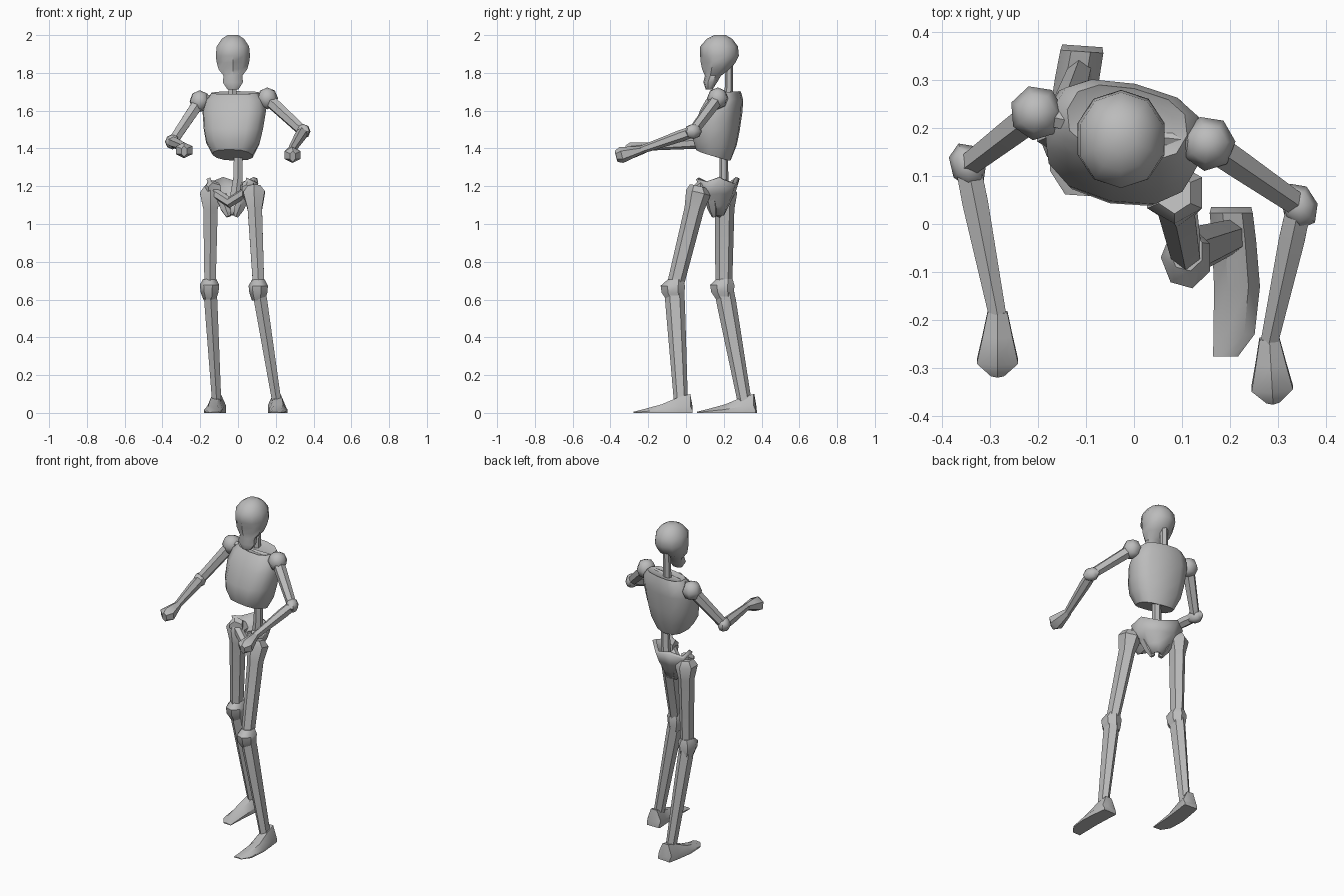
import bpy, bmesh, math
from mathutils import Vector, Matrix

cube = bpy.data.objects.get("Cube")
if cube:
    bpy.data.objects.remove(cube, do_unlink=True)

GREY = (0.5, 0.5, 0.5, 1)
bone = bpy.data.materials.new("bone_grey")
bone.use_nodes = True
bone.diffuse_color = GREY
bone.node_tree.nodes["Principled BSDF"].inputs["Base Color"].default_value = GREY


def finish(name, bm, angle=42):
    """Turn a bmesh into a shaded object."""
    bmesh.ops.recalc_face_normals(bm, faces=bm.faces)
    mesh = bpy.data.meshes.new(name)
    bm.to_mesh(mesh)
    bm.free()
    mesh.shade_smooth()
    mesh.set_sharp_from_angle(angle=math.radians(angle))
    mesh.materials.append(bone)
    obj = bpy.data.objects.new(name, mesh)
    bpy.context.collection.objects.link(obj)
    return obj


def loft(name, rings, closed=True, angle=42):
    """Skin a list of point rings; closed rings also get end caps."""
    bm = bmesh.new()
    rows = [[bm.verts.new(p) for p in ring] for ring in rings]
    n = len(rows[0])
    for a, b in zip(rows, rows[1:]):
        for i in range(n if closed else n - 1):
            j = (i + 1) % n
            bm.faces.new((a[i], a[j], b[j], b[i]))
    if closed:
        bm.faces.new(rows[0])
        bm.faces.new(rows[-1])
    return finish(name, bm, angle)


def limb(name, stations, n=6):
    """Skin (point, side radius, depth radius) stations along a bone."""
    d = (Vector(stations[-1][0]) - Vector(stations[0][0])).normalized()
    u = d.cross(Vector((0, 1, 0) if abs(d.z) > 0.85 else (0, 0, 1))).normalized()
    v = d.cross(u)
    turn = [math.tau * (i + 0.5) / n for i in range(n)]
    loft(name, [[Vector(p) + u * ru * math.cos(t) + v * rv * math.sin(t) for t in turn]
                for p, ru, rv in stations])


def joint(name, loc, size, yaw=0.0):
    """Low-poly lump for a joint."""
    bm = bmesh.new()
    bmesh.ops.create_uvsphere(bm, u_segments=7, v_segments=4, radius=1)
    bmesh.ops.transform(bm, verts=bm.verts, matrix=Matrix.LocRotScale(
        Vector(loc), Matrix.Rotation(yaw, 3, "Z"), Vector(size)))
    finish(name, bm, 50)


def body_ring(centre, z, hw, front, back, tilt=0.0, yaw=0.0, n=12, square=0.8, dent=0.0):
    """Rounded horizontal outline; tilt raises the front, dent sinks the eyes."""
    ring = []
    for i in range(n):
        t = math.tau * i / n
        s, c = math.sin(t), -math.cos(t)
        x = hw * math.copysign(abs(s) ** square, s)
        y = (front + back) / 2 + (back - front) / 2 * math.copysign(abs(c) ** square, c)
        if i in (1, n - 1):
            y += dent
        p = Matrix.Rotation(yaw, 3, "Z") @ Vector((x, y, z - tilt * c))
        ring.append(p + Vector((centre[0], centre[1], 0)))
    return ring


# Skull with jaw and sunken eyes
skull = [(1.712, .030, .105, .14, 0), (1.75, .056, .092, .165, 0),
         (1.785, .052, .10, .185, 0), (1.82, .080, .085, .235, .012),
         (1.855, .090, .078, .262, .022), (1.89, .095, .075, .28, 0),
         (1.94, .090, .075, .275, 0), (1.98, .062, .11, .245, 0), (2.0, .03, .15, .21, 0)]
loft("skull", [body_ring((-.027, 0), z, w, f, b, n=10, square=.95, dent=e)
               for z, w, f, b, e in skull])

# Neck and lower spine
limb("neck", [((-.03, .225, 1.66), .024, .022), ((-.028, .23, 1.86), .022, .02)])
limb("lower_spine", [((-.012, .205, 1.15), .034, .026), ((0, .2, 1.25), .028, .024),
                     ((.002, .2, 1.42), .026, .022)])

# Ribcage turned slightly to its right
ribs = [(1.365, .108, -.13, .05, .03), (1.43, .145, -.145, .08, .015),
        (1.50, .160, -.14, .095, .005), (1.60, .172, -.105, .108, 0),
        (1.66, .158, -.07, .11, 0), (1.695, .128, -.045, .10, -.008),
        (1.685, .10, -.02, .08, -.008)]
loft("ribcage", [body_ring((-.02, .185), z, w, f, b, t, -.21) for z, w, f, b, t in ribs])

# Pelvis: an open-fronted bowl, turned with the stride
PELVIS = Matrix.Translation((-.028, .165, 0)) @ Matrix.Rotation(-.5, 4, "Z")
bowl = []
for z, rx, ry, rise in [(1.05, .022, .03, 0), (1.10, .06, .05, 0),
                        (1.16, .105, .08, .005), (1.215, .14, .10, .03)]:
    arc = [math.radians(a) for a in (-32, 5, 45, 90, 135, 175, 212)]
    bowl.append([PELVIS @ Vector((rx * math.cos(t), ry * math.sin(t),
                                  z + rise * abs(math.sin(2 * t)))) for t in arc])
pelvis = loft("pelvis_bowl", bowl, closed=False)
shell = pelvis.modifiers.new("thickness", "SOLIDIFY")
shell.thickness = 0.022
shell.offset = 0

# Lower pelvis: front bridge and the two seat bones
bridge = [PELVIS @ Vector((x, -.035, z)) for x, z in ((-.09, 1.165), (0, 1.115), (.09, 1.165))]
limb("pelvis_bridge", [(p, .028, .03) for p in bridge])
for side, name in ((-1, "right"), (1, "left")):
    top, low = (PELVIS @ Vector(p) for p in ((side * .07, .0, 1.15), (side * .022, -.005, 1.04)))
    limb(name + "_seat_bone", [(top, .035, .035), (top.lerp(low, .6), .03, .03), (low, .014, .014)])
    wing = [PELVIS @ Vector((side * x, y, z)) for x, y, z in
            ((.08, -.01, 1.19), (.115, -.04, 1.20), (.12, -.07, 1.185))]
    limb(name + "_hip_wing", list(zip(wing, (.03, .036, .025), (.03, .036, .022))))


def leg(side, hip, knee, ankle):
    hip, knee, ankle = Vector(hip), Vector(knee), Vector(ankle)
    limb(side + "_thigh", [(hip + Vector((0, 0, .035)), .038, .045), (hip, .066, .066),
                           (hip.lerp(knee, .17), .044, .052), (knee, .034, .044)])
    limb(side + "_shin", [(knee, .04, .05), (knee.lerp(ankle, .12), .04, .052),
                          (ankle, .028, .037)])
    # Knee with the kneecap pushed forward
    limb(side + "_knee", [(knee + Vector(o), a, b) for o, a, b in (
        ((0, .005, .05), .036, .042), ((0, -.008, .018), .054, .066),
        ((0, -.006, -.02), .05, .062), ((0, .005, -.06), .036, .046))], 7)


def foot(side, heel, mirror, yaw):
    """Wedge foot: stations are distance forward, sideways shift, half width, height."""
    rings = []
    turn = Matrix.Translation(heel) @ Matrix.Rotation(yaw, 4, "Z")
    for y, x, w, h in [(0, 0, .042, .03), (-.012, 0, .045, .10), (-.07, .006, .046, .085),
                       (-.165, .012, .048, .045), (-.265, .006, .043, .018),
                       (-.312, -.012, .026, .006)]:
        rings.append([turn @ Vector((mirror * (x + s * w), y, z)) for s, z in
                      ((-1, 0), (1, 0), (1, h * .35), (.5, h), (-.4, h), (-1, h * .4))])
    loft(side + "_foot", rings, angle=35)


leg("left", (.085, .065, 1.165), (.11, -.062, .655), (.205, -.027, .06))
leg("right", (-.145, .205, 1.165), (-.148, .2, .66), (-.113, .31, .06))
foot("left", (.203, .035, 0), 1, 0.0)
foot("right", (-.108, .372, 0), -1, -.07)


def arm(side, shoulder, elbow, wrist, tip):
    s, e, w, t = map(Vector, (shoulder, elbow, wrist, tip))
    joint(side + "_shoulder", s, (.057, .058, .058), .3)
    limb(side + "_upper_arm", [(s, .036, .036), (s.lerp(e, .3), .034, .034), (e, .027, .03)])
    joint(side + "_elbow", e, (.038, .05, .04), .4)
    limb(side + "_forearm", [(e, .03, .03), (e.lerp(w, .25), .031, .031), (w, .021, .021)])
    # Mitten-like fist, wide at the knuckles
    limb(side + "_hand", [(w.lerp(t, -.05), .024, .02), (w.lerp(t, .35), .036, .032),
                          (w.lerp(t, .78), .05, .043), (t, .016, .03)])


arm("left", (.155, .168, 1.665), (.345, .038, 1.49), (.283, -.245, 1.39), (.29, -.37, 1.358))
arm("right", (-.203, .232, 1.65), (-.347, .122, 1.435), (-.285, -.19, 1.41), (-.285, -.315, 1.385))

# Collar bones joining the chest to the shoulders
for name, end in (("left", (.14, .172, 1.67)), ("right", (-.19, .228, 1.66))):
    limb(name + "_collar_bone", [((-.03, .19, 1.665), .02, .02), (end, .024, .024)])
